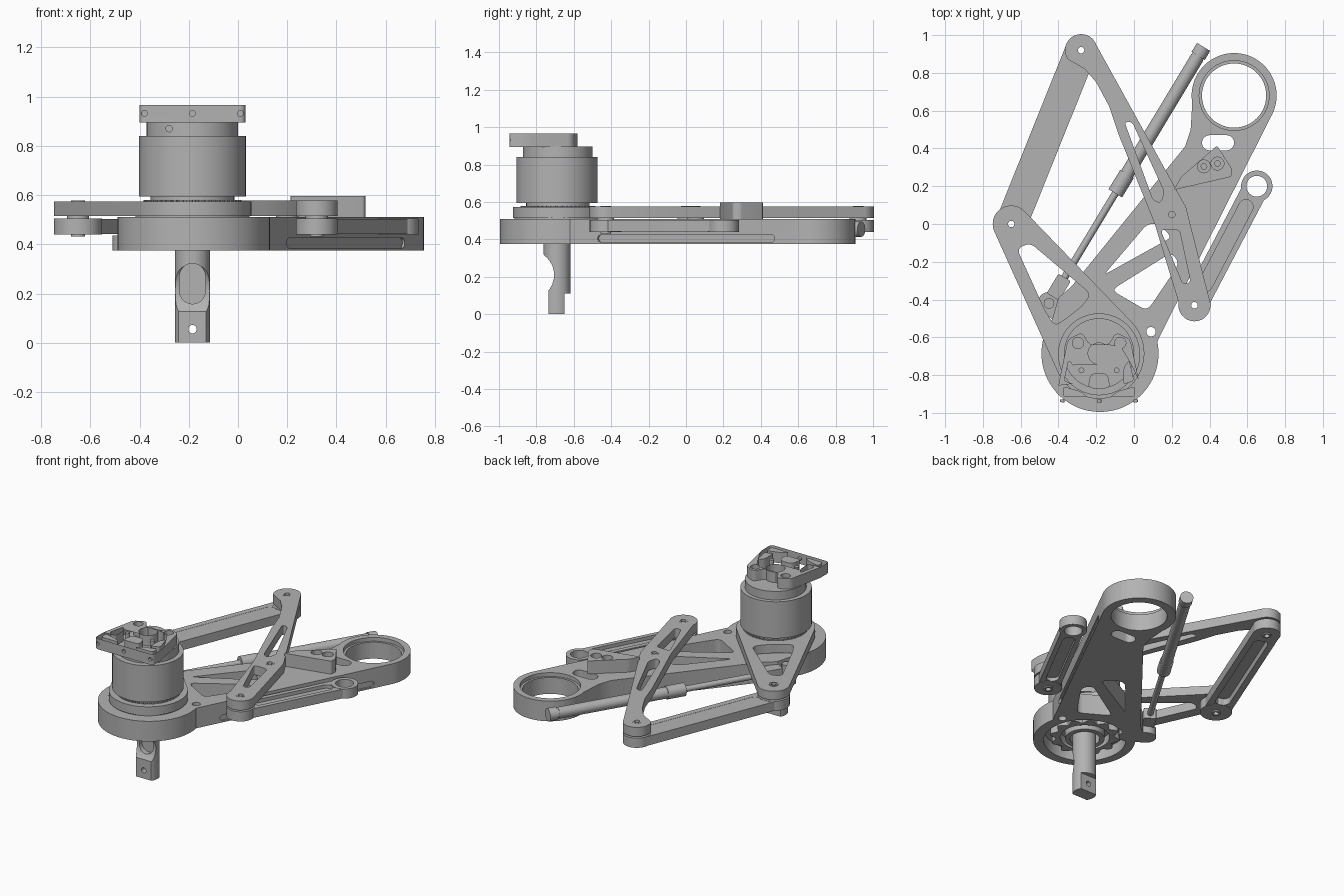
import bpy, bmesh
from math import sin, cos, radians, atan2, pi
from mathutils import Vector, Matrix, geometry

if "Cube" in bpy.data.objects:
    bpy.data.objects.remove(bpy.data.objects["Cube"])

grey = bpy.data.materials.new("machined_grey")
grey.use_nodes = True
grey.diffuse_color = (0.45, 0.45, 0.45, 1)
grey.node_tree.nodes["Principled BSDF"].inputs["Base Color"].default_value = grey.diffuse_color


def activate(ob):
    bpy.ops.object.select_all(action='DESELECT')
    ob.select_set(True)
    bpy.context.view_layer.objects.active = ob


def finish(ob):
    bm = bmesh.new()
    bm.from_mesh(ob.data)
    bmesh.ops.remove_doubles(bm, verts=bm.verts, dist=1e-5)
    bmesh.ops.recalc_face_normals(bm, faces=bm.faces)
    bm.to_mesh(ob.data)
    bm.free()
    ob.data.materials.clear()
    ob.data.materials.append(grey)
    activate(ob)
    bpy.ops.object.shade_smooth_by_angle(angle=radians(30))
    return ob


# 2D outline helpers
def arc(x, y, r, a=0, b=360, n=48):
    full = abs(b - a) == 360
    steps = [radians(a + (b - a) * i / n) for i in range(n if full else n + 1)]
    return [(x + r * cos(t), y + r * sin(t)) for t in steps]


def hull(*circles):
    pts = [p for c in circles for p in arc(*c)]
    return [pts[i] for i in geometry.convex_hull_2d(pts)]


def rounded(pts, r):
    out = []
    for i, p in enumerate(pts):
        p = Vector(p)
        a, b = Vector(pts[i - 1]) - p, Vector(pts[(i + 1) % len(pts)]) - p
        s = p + a.normalized() * min(r, a.length * 0.45)
        e = p + b.normalized() * min(r, b.length * 0.45)
        for k in range(6):
            t = k / 5
            out.append(tuple(s * (1 - t) ** 2 + p * 2 * t * (1 - t) + e * t * t))
    return out


# Flat plate from an outline and its holes
def plate(name, z0, z1, outline, *holes):
    cu = bpy.data.curves.new(name, 'CURVE')
    cu.dimensions, cu.fill_mode, cu.extrude = '2D', 'BOTH', (z1 - z0) / 2
    for loop in (outline, *holes):
        sp = cu.splines.new('POLY')
        sp.points.add(len(loop) - 1)
        for q, p in zip(sp.points, loop):
            q.co = (p[0], p[1], 0, 1)
        sp.use_cyclic_u = True
    ob = bpy.data.objects.new(name, cu)
    bpy.context.collection.objects.link(ob)
    ob.location.z = (z0 + z1) / 2
    activate(ob)
    bpy.ops.object.convert(target='MESH')
    return finish(bpy.context.object)


def rod(name, a, b, r):
    a, b = Vector(a), Vector(b)
    m = Matrix.Translation((a + b) / 2) @ (b - a).to_track_quat('Z', 'Y').to_matrix().to_4x4()
    me = bpy.data.meshes.new(name)
    bm = bmesh.new()
    bmesh.ops.create_cone(bm, cap_ends=True, segments=32, radius1=r, radius2=r,
                          depth=(b - a).length, matrix=m)
    bm.to_mesh(me)
    bm.free()
    ob = bpy.data.objects.new(name, me)
    bpy.context.collection.objects.link(ob)
    return finish(ob)


def cut(ob, cutter):
    mod = ob.modifiers.new("cut", 'BOOLEAN')
    mod.operation, mod.solver, mod.object = 'DIFFERENCE', 'EXACT', cutter
    activate(ob)
    bpy.ops.object.modifier_apply(modifier=mod.name)
    bpy.data.objects.remove(cutter)
    finish(ob)


MX, MY = -0.185, -0.685            # motor axis
RING = (0.53, 0.68)                # end ring centre
SHOULDER, ELBOW = (-0.65, 0.0), (-0.28, 0.92)
CENTRE, KNEE, TIP = (0.2, 0.05), (0.32, -0.43), (0.65, 0.2)

# Main arm with windows
arm_outline = (arc(MX + .005, MY, .31, 12, -215) + [(-.4, -.39), (-.33, -.33), (.27, .41), (.3, .5)]
               + arc(*RING, .225, 190, -25))
arm = plate("main_arm", .375, .51, arm_outline, arc(MX, MY, .25), arc(*RING, .185),
            rounded([(-.16, -.27), (.2, -.07), (.13, .0), (.07, .0)], .03),
            rounded([(-.12, -.35), (.2, -.15), (.24, -.21), (.07, -.46)], .04),
            hull((.4, .43, .04), (.49, .43, .04)), arc(.09, -.57, .025))
# Long groove and bolt holes in the right edge of the arm
groove = plate("groove_cutter", -.012, .03, hull((-.51, 0, .02), (.51, 0, .02)))
along, normal = Vector((.454, .891, 0)), Vector((.891, -.454, 0))
basis = Matrix((along, Vector((0, 0, 1)), normal)).transposed().to_4x4()
groove.data.transform(Matrix.Translation((0, 0, .009)))
groove.matrix_world = Matrix.Translation((.438, 0, .405)) @ basis
bpy.context.view_layer.update()
cut(arm, groove)
plate("ring_lip", .375, .485, arc(*RING, .19), arc(*RING, .17))
plate("spring_boss", .375, .435, hull((-.45, -.42, .06), (-.36, -.48, .06)))
rod("spring_boss_pin", (-.45, -.42, .43), (-.45, -.42, .5), .028)

# Drive inside the arm: cover disc and scalloped rotor
plate("drive_cover", .45, .509, arc(MX, MY, .251))
scallop = [(MX + (.195 + .018 * cos(12 * t)) * cos(t), MY + (.195 + .018 * cos(12 * t)) * sin(t))
           for t in [2 * pi * i / 144 for i in range(144)]]
plate("scalloped_rotor", .395, .45, scallop, arc(MX, MY, .15))
plate("inner_bearing", .385, .45, arc(MX, MY, .12), arc(MX, MY, .09))

# Output shaft with scoop, flats and cross hole
shaft = rod("output_shaft", (MX, MY - .005, 0), (MX, MY - .005, .46), .072)
cut(shaft, rod("scoop", (-.4, -.835, .21), (.1, -.835, .21), .13))
cut(shaft, plate("front_flat", -.1, .2, [(-.4, -.9), (.1, -.9), (.1, -.735), (-.4, -.735)]))
cut(shaft, plate("back_flat", -.1, .11, [(-.4, -.65), (.1, -.65), (.1, -.5), (-.4, -.5)]))
cut(shaft, rod("cross_hole", (MX, -.9, .055), (MX, -.5, .055), .017))
arch = plate("arch", -.1, .1, hull((0, .27, .052), (0, .21, .052)))
arch.matrix_world = Matrix.Translation((MX, -.78, 0)) @ Matrix.Rotation(pi / 2, 4, 'X')
bpy.context.view_layer.update()
cut(shaft, arch)

# Motor stack
plate("motor_flange", .509, .56, arc(MX, MY, .232, n=64))
teeth = [(MX + r * cos(t), MY + r * sin(t)) for i in range(48)
         for r, t in ((.2, i * pi / 24), (.2, (i + .5) * pi / 24),
                      (.188, (i + .55) * pi / 24), (.188, (i + .95) * pi / 24))]
plate("toothed_ring", .56, .58, teeth)
rod("motor_neck", (MX, MY, .575), (MX, MY, .6), .17)
plate("motor_body", .595, .84, arc(MX, MY - .005, .217, n=64))
collar = plate("motor_collar", .835, .897, arc(MX, MY, .186, n=64))
cut(collar, rod("collar_hole", (-.28, -.9, .87), (-.28, -.8, .87), .013))

# Top mounting bracket, mirrored about the motor axis
half = [(.215, -.945), (.215, -.85), (.165, -.61), (.09, -.573), (.05, -.64)]
outline = [(MX + x, y) for x, y in half] + [(MX - x, y) for x, y in reversed(half)]
holes = [arc(MX, -.685, .058)]
for s in (-1, 1):
    holes += [arc(MX + s * .112, -.63, .03, n=24), arc(MX + s * .093, -.775, .015, n=24)]
    for tri in ([(.19, -.915), (.06, -.915), (.1, -.885), (.19, -.86)],
                [(.13, -.85), (.185, -.83), (.16, -.72), (.13, -.76)]):
        holes.append(rounded([(MX + s * x, y) for x, y in tri], .015))
holes.append(rounded([(MX - .06, -.87), (MX + .06, -.87), (MX + .045, -.79), (MX - .045, -.79)], .03))
bracket = plate("top_bracket", .895, .967, rounded(outline, .025), *holes)
for x in (-.195, 0, .195):
    cut(bracket, rod("bolt_hole", (MX + x, -1, .932), (MX + x, -.928, .932), .012))

# Triangular crank around the motor
plate("crank_plate", .515, .573, hull((*SHOULDER, .098), (MX, MY, .24)),
      rounded([(-.62, -.13), (-.55, -.1), (-.23, -.37), (-.27, -.43), (-.36, -.5), (-.42, -.54),
               (-.47, -.46)], .035),
      arc(*SHOULDER, .02, n=24), arc(MX, MY, .2))


# Link arms with pocketed sides and a thin web
def link(name, a, b, ra, rb, bar, z0, z1, pocket, web, hole_b):
    a, b = Vector(a), Vector(b)
    d = (b - a).normalized()
    p, q = a + d * (ra + .04), b - d * (rb + .04)
    slot = hull((*p, pocket), (*q, pocket))
    plate(name, z0, z1, hull((*a, bar), (*b, bar)), slot,
          arc(*a, .02, n=24), arc(*b, hole_b, n=32))
    plate(name + "_web", *web, hull((*p, pocket + .003), (*q, pocket + .003)))
    for end, r, h in ((a, ra, .02), (b, rb, hole_b)):
        plate(name + "_head", z0 - .002, z1 + .002, arc(*end, r), arc(*end, h))


link("rear_link", SHOULDER, ELBOW, .098, .085, .084, .442, .503, .045, (.485, .502), .02)
link("side_link", KNEE, TIP, .085, .083, .068, .442, .503, .038, (.465, .48), .055)

# Diagonal rocker with two slots
rocker = (arc(*ELBOW, .085, 215, 20) + [(.275, .09)] + arc(*KNEE, .085, 10, -190)
          + [(.11, .0), (-.08, .47), (-.13, .62), (-.2, .75), (-.26, .82)])
plate("rocker_link", .515, .577, rocker, arc(*ELBOW, .02, n=24), arc(*CENTRE, .02, n=24),
      arc(*KNEE, .02, n=24),
      rounded([(-.05, .54), (-.01, .54), (.16, .17), (.14, .11), (.1, .13)], .02),
      rounded([(.14, -.03), (.24, -.03), (.3, -.31), (.26, -.32)], .025))

# Pivot spacers and bushings
for x, y in (SHOULDER, ELBOW, KNEE, CENTRE):
    plate("pivot_spacer", .5, .52, arc(x, y, .045), arc(x, y, .02))
    plate("pivot_bushing", .432, .578, arc(x, y, .028), arc(x, y, .017))

# Gas strut
axis = Vector((.82, 1.36, 0)).normalized()
Z = .455
base = Vector((-.45, -.42, Z))
plate("strut_clevis", .42, .49, rounded([tuple((base + axis * u + Vector((-axis.y, axis.x, 0)) * v).xy)
      for u, v in ((.04, -.038), (.16, -.038), (.16, .038), (.04, .038))], .01))
rod("strut_rod", base + axis * .1, base + axis * .75, .019)
rod("strut_cylinder", base + axis * .68, base + axis * 1.52, .036)
rod("strut_collar", base + axis * .68, base + axis * .8, .042)
rod("strut_cap", base + axis * 1.53, base + axis * 1.585, .041)
rod("strut_cap_neck", base + axis * 1.5, base + axis * 1.54, .034)

# Wedge stop block with bolt recesses
wedge = rounded([(.21, .18), (.25, .25), (.44, .415), (.52, .29), (.515, .25)], .012)
plate("stop_block", .509, .597, wedge, arc(.37, .305, .034, n=32), arc(.442, .32, .034, n=32))
for x, y in ((.37, .305), (.442, .32)):
    plate("stop_bolt", .505, .56, arc(x, y, .034, n=32), arc(x, y, .016, n=6))
